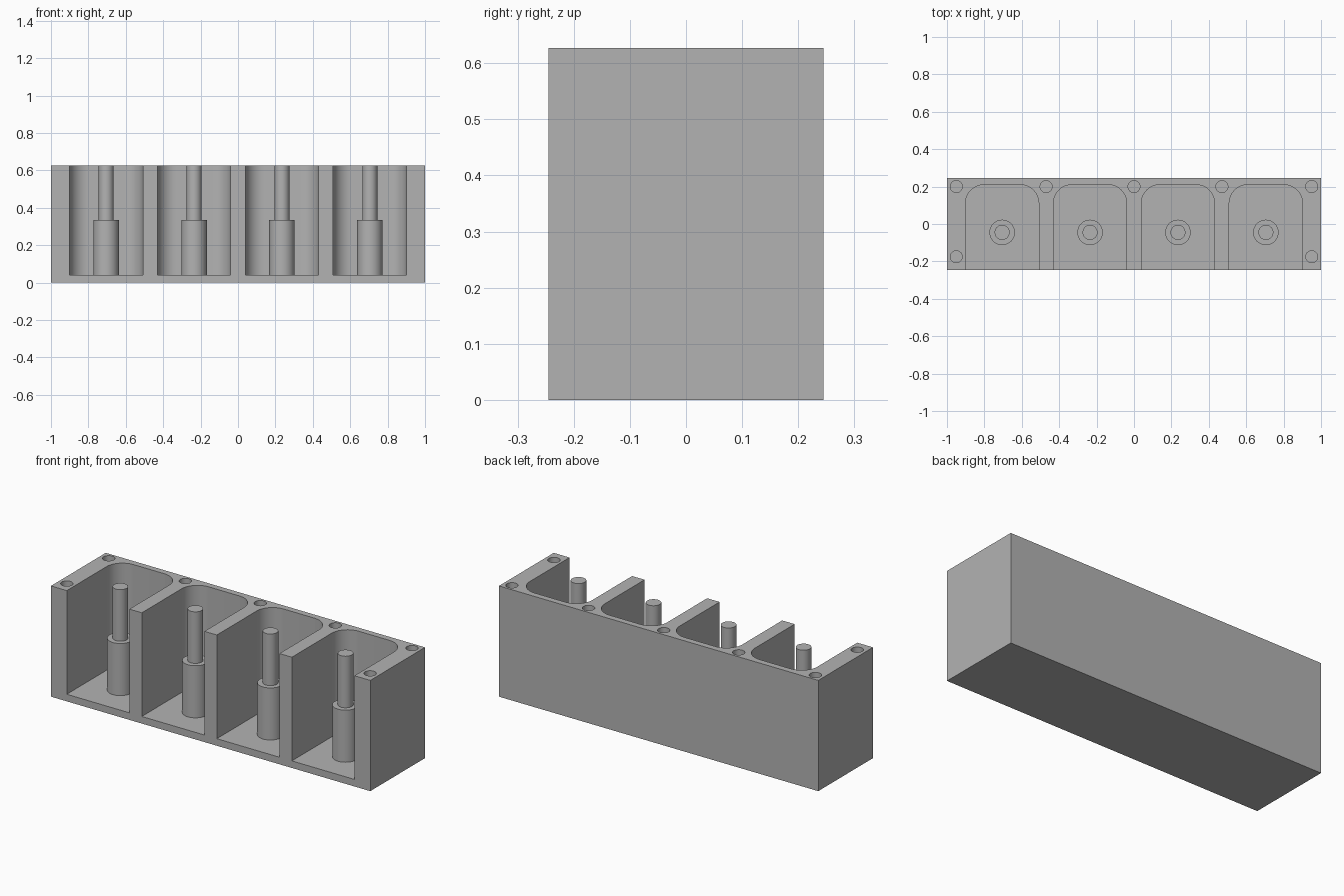
import bpy, bmesh
from math import cos, sin, pi
from mathutils import Matrix, Vector

if "Cube" in bpy.data.objects:
    bpy.data.objects.remove(bpy.data.objects["Cube"], do_unlink=True)

# Overall dimensions
HALF_Y, HEIGHT, FLOOR = 0.245, 0.627, 0.04
BAY_X = [-0.705, -0.235, 0.235, 0.705]
BAY_HALF, BAY_BACK, CORNER = 0.196, 0.21, 0.1
POST_Y, HOLE_R, HOLE_DEPTH = -0.045, 0.032, 0.2

grey = bpy.data.materials.new("plain grey")
grey.use_nodes = True
colour = (0.45, 0.45, 0.45, 1)
grey.diffuse_color = colour
grey.node_tree.nodes["Principled BSDF"].inputs["Base Color"].default_value = colour


def make_object(name, bm):
    bmesh.ops.recalc_face_normals(bm, faces=bm.faces)
    mesh = bpy.data.meshes.new(name)
    bm.to_mesh(mesh)
    bm.free()
    mesh.materials.append(grey)
    obj = bpy.data.objects.new(name, mesh)
    bpy.context.collection.objects.link(obj)
    return obj


def extrude_outline(bm, outline, z0, z1):
    face = bm.faces.new([bm.verts.new((x, y, z0)) for x, y in outline])
    grown = bmesh.ops.extrude_face_region(bm, geom=[face], use_keep_orig=True)
    top = [v for v in grown["geom"] if isinstance(v, bmesh.types.BMVert)]
    bmesh.ops.translate(bm, verts=top, vec=(0, 0, z1 - z0))


def arc(cx, cy, r, start, end, steps):
    angles = [start + (end - start) * i / steps for i in range(steps + 1)]
    return [(cx + r * cos(a), cy + r * sin(a)) for a in angles]


def select_only(obj):
    bpy.ops.object.select_all(action="DESELECT")
    obj.select_set(True)
    bpy.context.view_layer.objects.active = obj


# Solid housing block
bm = bmesh.new()
extrude_outline(bm, [(-1, -HALF_Y), (1, -HALF_Y), (1, HALF_Y), (-1, HALF_Y)], 0, HEIGHT)
housing = make_object("housing", bm)

# Cutter: open-fronted bays with rounded back corners
bm = bmesh.new()
for x in BAY_X:
    inset, cy = BAY_HALF - CORNER, BAY_BACK - CORNER
    outline = [(x - BAY_HALF, -0.4), (x + BAY_HALF, -0.4)]
    outline += arc(x + inset, cy, CORNER, 0, pi / 2, 16)
    outline += arc(x - inset, cy, CORNER, pi / 2, pi, 16)
    extrude_outline(bm, outline, FLOOR, HEIGHT + 0.1)

# Cutter: screw holes along the back and at the front ends
holes = [(x, 0.2) for x in (-0.95, -0.47, 0, 0.47, 0.95)]
holes += [(x, -0.175) for x in (-0.95, 0.95)]
for x, y in holes:
    extrude_outline(bm, arc(x, y, HOLE_R, 0, 2 * pi, 32)[:-1],
                    HEIGHT - HOLE_DEPTH, HEIGHT + 0.1)
cutter = make_object("bay_and_hole_cutter", bm)
cutter.hide_render = True

cut = housing.modifiers.new("cut", "BOOLEAN")
cut.operation, cut.solver, cut.object = "DIFFERENCE", "EXACT", cutter
select_only(housing)
bpy.ops.object.modifier_apply(modifier=cut.name)
bpy.data.objects.remove(cutter, do_unlink=True)
bpy.ops.object.shade_smooth_by_angle(angle=pi / 6)

# Stepped post standing in each bay
profile = [(0.068, FLOOR), (0.068, 0.335), (0.04, 0.335), (0.04, HEIGHT), (0, HEIGHT)]
for i, x in enumerate(BAY_X):
    bm = bmesh.new()
    verts = [bm.verts.new((r, 0, z)) for r, z in profile]
    edges = [bm.edges.new(pair) for pair in zip(verts, verts[1:])]
    bmesh.ops.spin(bm, geom=verts + edges, cent=(0, 0, 0), axis=(0, 0, 1),
                   angle=2 * pi, steps=40, use_merge=True)
    bmesh.ops.remove_doubles(bm, verts=bm.verts, dist=0.0001)
    bmesh.ops.transform(bm, verts=bm.verts,
                        matrix=Matrix.Translation(Vector((x, POST_Y, 0))))
    post = make_object(f"stepped_post_{i + 1}", bm)
    select_only(post)
    bpy.ops.object.shade_smooth_by_angle(angle=pi / 6)
